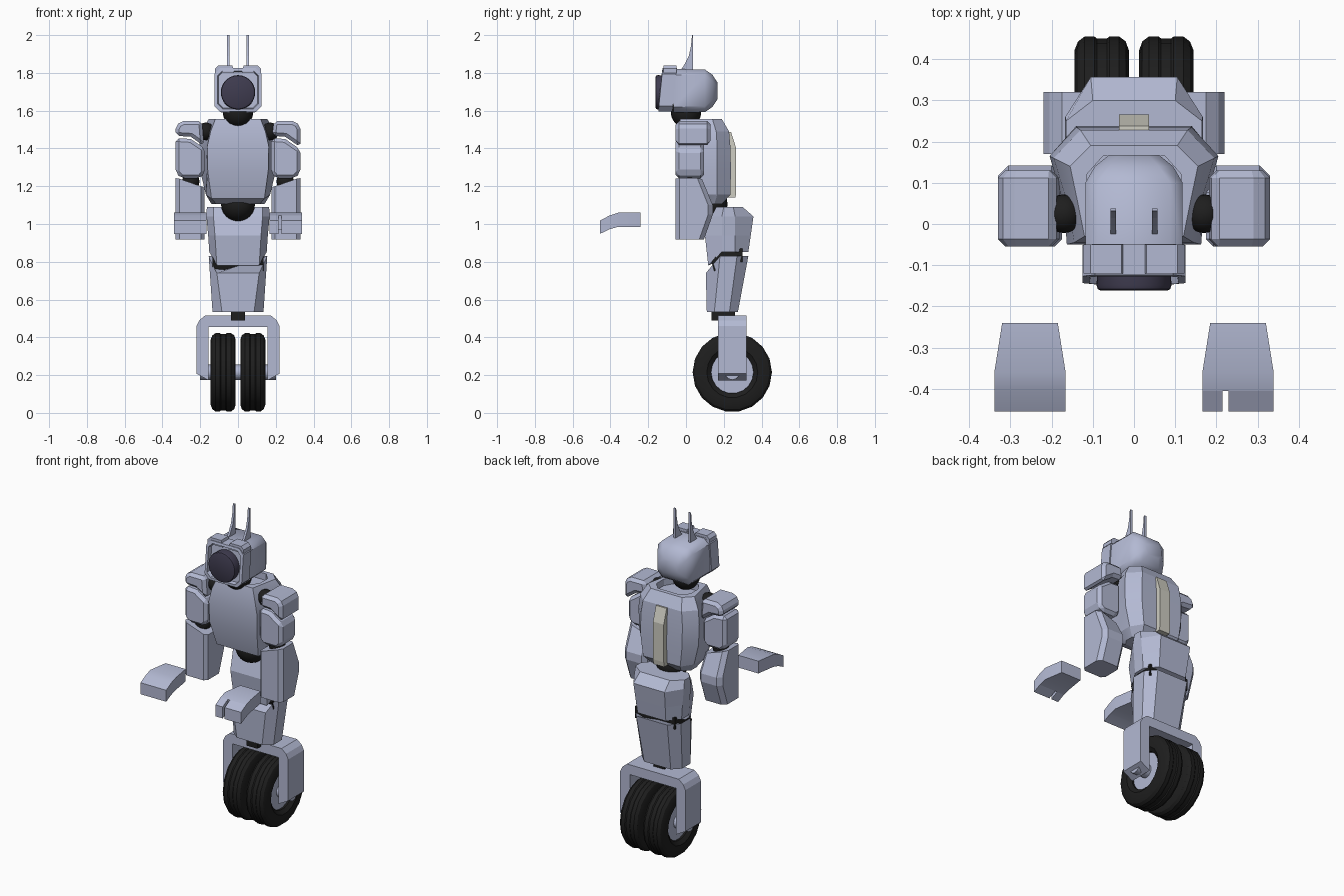
import bpy, bmesh, math
from mathutils import Vector

if "Cube" in bpy.data.objects:
    bpy.data.objects.remove(bpy.data.objects["Cube"])


def material(name, col):
    m = bpy.data.materials.new(name)
    m.diffuse_color = (*col, 1)
    m.use_nodes = True
    m.node_tree.nodes["Principled BSDF"].inputs["Base Color"].default_value = m.diffuse_color
    return m


SHELL = material("blue grey shell", (0.45, 0.485, 0.65))
BLACK = material("black rubber", (0.013, 0.013, 0.013))
LENS = material("dark violet lens", (0.05, 0.045, 0.08))
CREAM = material("cream panel", (0.62, 0.61, 0.54))


def finish(name, bm, mat, bevel=0, angle=None):
    bmesh.ops.recalc_face_normals(bm, faces=bm.faces)
    me = bpy.data.meshes.new(name)
    bm.to_mesh(me)
    bm.free()
    ob = bpy.data.objects.new(name, me)
    bpy.context.collection.objects.link(ob)
    me.materials.append(mat)
    if bevel:
        b = ob.modifiers.new("chamfer", 'BEVEL')
        b.width, b.segments, b.limit_method = bevel, 1, 'ANGLE'
        b.angle_limit = math.radians(40)
    if angle:
        bpy.ops.object.select_all(action='DESELECT')
        ob.select_set(True)
        bpy.context.view_layer.objects.active = ob
        bpy.ops.object.shade_smooth_by_angle(angle=math.radians(angle))
    return ob


def loft(name, rings, mat, bevel=0, angle=None, closed=False):
    """Skin a list of equal-length rings; cap the ends or close the loop."""
    bm = bmesh.new()
    vs = [[bm.verts.new(p) for p in r] for r in rings]
    n = len(vs[0])
    pairs = list(zip(vs, vs[1:]))
    if closed:
        pairs.append((vs[-1], vs[0]))
    for a, b in pairs:
        for i in range(n):
            j = (i + 1) % n
            bm.faces.new((a[i], a[j], b[j], b[i]))
    if not closed:
        bm.faces.new(vs[0])
        bm.faces.new(vs[-1])
    return finish(name, bm, mat, bevel, angle)


def prism(name, pts, axis, a, b, mat, bevel=0, angle=None):
    """Extrude a profile: axis 'x' takes (y, z) points, 'y' takes (x, z)."""
    def put(p, t):
        return (t, p[0], p[1]) if axis == 'x' else (p[0], t, p[1])
    return loft(name, [[put(p, a) for p in pts], [put(p, b) for p in pts]], mat, bevel, angle)


def lathe_x(name, prof, y, z, n, mat, closed=False, angle=None):
    """Spin (x, radius) points round an axis along x."""
    rings = [[(x, y + r * math.cos(2 * math.pi * i / n), z + r * math.sin(2 * math.pi * i / n))
              for i in range(n)] for x, r in prof]
    return loft(name, rings, mat, 0, angle, closed)


def ball(name, c, r, mat=None):
    bm = bmesh.new()
    bmesh.ops.create_uvsphere(bm, u_segments=20, v_segments=12, radius=r)
    bmesh.ops.translate(bm, verts=bm.verts, vec=Vector(c))
    return finish(name, bm, mat or BLACK, 0, 50)


def body_ring(z, fw, sw, bw, yf, y1, y2, yb, front_z=None, narrow=0):
    """Eight-sided horizontal section with chamfered corners."""
    zf = z if front_z is None else front_z
    right = [(fw, yf, zf), (sw - narrow, y1, z), (sw, y2, z), (bw, yb, z)]
    return right + [(-x, y, h) for x, y, h in reversed(right)]


# Wheels, hubs and axle
WY, WZ = 0.245, 0.215
for s, side in ((1, "right"), (-1, "left")):
    tyre = [(.03, .112), (.012, .135), (.012, .175), (.02, .198), (.036, .21), (.06, .21),
            (.066, .205), (.09, .205), (.096, .21), (.12, .21), (.136, .198), (.145, .175),
            (.145, .135), (.127, .112)]
    lathe_x(side + "_tyre", [(s * x, r) for x, r in tyre], WY, WZ, 18, BLACK, True, 25)
    lathe_x(side + "_hub", [(s * .035, .113), (s * .115, .113)], WY, WZ, 18, SHELL, angle=30)
lathe_x("axle", [(-.2, .04), (.2, .04)], WY, WZ, 12, SHELL, angle=35)

# Fork straddling the wheels
half = [(.155, .455), (.155, .172), (.22, .208), (.22, .46), (.205, .49), (.175, .515)]
prism("wheel_fork", half + [(-x, z) for x, z in reversed(half)], 'y', .17, .32, SHELL)

# Leg
prism("ankle_joint", [(.135, .49), (.26, .49), (.26, .545), (.135, .545)], 'x', -.036, .036, BLACK)
loft("shin", [body_ring(.535, .085, .135, .09, .11, .15, .23, .275),
              body_ring(.83, .112, .155, .105, .105, .18, .27, .33, .74)], SHELL)
prism("knee_joint", [(.15, .75), (.2, .80), (.3, .80), (.3, .87), (.19, .87), (.135, .80)],
      'x', -.135, .135, BLACK)
loft("thigh", [body_ring(.852, .112, .152, .095, .118, .19, .26, .33, .78),
               body_ring(.94, .122, .158, .1, .1, .19, .26, .343),
               body_ring(1.04, .13, .167, .105, .135, .19, .26, .357),
               body_ring(1.09, .13, .165, .1, .16, .2, .25, .30)], SHELL)
ball("waist_joint", (0, .13, 1.105), .09)

# Torso with a sunken collar
collar = body_ring(1.555, .085, .115, .075, .0, .05, .12, .165)
loft("torso", [body_ring(1.105, .115, .14, .1, .065, .1, .15, .19),
               body_ring(1.155, .14, .17, .125, -.005, .06, .165, .235, 1.135),
               body_ring(1.28, .16, .2, .14, -.045, .045, .165, .238, narrow=.03),
               body_ring(1.41, .163, .205, .14, -.05, .045, .165, .235, narrow=.035),
               body_ring(1.49, .145, .195, .13, -.045, .045, .16, .228, narrow=.035),
               body_ring(1.555, .12, .155, .105, -.03, .045, .14, .19, narrow=.02),
               collar, [(x, y, z - .04) for x, y, z in collar]], SHELL, angle=22)
prism("back_panel", [(.18, 1.14), (.262, 1.14), (.266, 1.17), (.266, 1.40), (.238, 1.488), (.19, 1.488)],
      'x', -.036, .036, CREAM)
ball("neck_joint", (0, 0, 1.59), .08)


# Head
def head_ring(y, hw, hh, cut, zc=1.705, lean=0):
    pts = [(hw, -hh + cut), (hw, hh - cut), (hw - cut, hh), (cut - hw, hh),
           (-hw, hh - cut), (-hw, cut - hh), (cut - hw, -hh), (hw - cut, -hh)]
    return [(x, y + lean * z, zc + z) for x, z in pts]


loft("skull", [head_ring(-.065, .118, .115, .03), head_ring(.1, .118, .113, .03),
               head_ring(.14, .095, .085, .035), head_ring(.168, .06, .042, .025)], SHELL, angle=45)
loft("visor", [head_ring(-.06, .125, .115, .03, 1.71, .1), head_ring(-.135, .125, .115, .03, 1.71, .1),
               head_ring(-.137, .108, .1, .025, 1.71, .1), head_ring(-.112, .104, .096, .025, 1.71, .1)], SHELL)
eye = [(-.1, .088), (-.148, .091), (-.158, .088), (-.162, .08)]
loft("eye_lens", [[(r * math.cos(i * math.pi / 14), y, 1.697 + r * math.sin(i * math.pi / 14))
                   for i in range(28)] for y, r in eye], LENS, angle=30)

for s, side in ((1, "right"), (-1, "left")):
    # Brow plates and antennae
    prism(side + "_brow", [(s * .02, 1.80), (s * .122, 1.80), (s * .122, 1.822), (s * .105, 1.84), (s * .03, 1.84)],
          'y', -.12, -.05, SHELL)
    prism(side + "_antenna", [(-.03, 1.81), (-.005, 1.85), (.015, 1.89), (.026, 1.94), (.032, 2.0),
                              (.038, 2.0), (.038, 1.81)], 'x', s * .044, s * .057, SHELL)

    # Shoulder and upper arm, divided by a slanting gap
    ball(side + "_shoulder_joint", (s * .17, .025, 1.49), .047)
    ball(side + "_elbow_joint", (s * .25, .02, 1.225), .046)
    zi, zm, zo = (1.455, 1.45, 1.395) if s > 0 else (1.40, 1.45, 1.455)
    pad = [(.18, zi + .012), (.25, zm + .012), (.33, zo + .012), (.33, 1.505), (.318, 1.53), (.29, 1.545), (.19, 1.545)]
    prism(side + "_shoulder_pad", [(s * x, z) for x, z in pad], 'y', -.055, .13, SHELL, .018)
    arm = [(.175, zi), (.25, zm), (.33, zo), (.33, 1.27), (.30, 1.242), (.2, 1.242), (.175, 1.27)]
    prism(side + "_upper_arm", [(s * x, z) for x, z in arm], 'y', -.055, .095, SHELL, .018)

    # Forearm: wide at the elbow point, tapering to the wrist
    def fore(y, z_out, inset):
        return [(s * (.177 + inset), y, z_out - .05), (s * (.215), y, z_out - .05),
                (s * (.33 - inset), y, z_out)]
    sect = [(1.243, -.055, .085), (1.10, -.055, .142), (1.05, -.055, .142), (.918, -.055, .095)]
    rings = []
    for k, (z, yf, yb) in enumerate(sect):
        xs = [(.195, yf), (.31, yf), (.33, yf + .02), (.33, yb - .025), (.305, yb), (.2, yb),
              (.177, yb - .025), (.177, yf + .02)]
        rings.append([(s * x, y, z - (max(0, .32 - x) * .35 if k == 0 else 0)) for x, y in xs])
    loft(side + "_forearm", rings, SHELL)

    # Floating curved hand guard, the right one with a slit in its front edge
    top = [(-.24, 1.06), (-.36, 1.06), (-.405, 1.045), (-.455, 1.018)]
    low = [(-.24, .985), (-.36, .985), (-.405, .972), (-.455, .948)]
    wide = [(.185, .32), (.166, .339), (.166, .339), (.166, .339)]

    def guard(name, idx, lo, hi):
        rs = []
        for i in idx:
            a, b = wide[i]
            a, b = (a if lo is None else lo), (b if hi is None else hi)
            rs.append([(s * a, top[i][0], top[i][1]), (s * b, top[i][0], top[i][1]),
                       (s * b, low[i][0], low[i][1]), (s * a, low[i][0], low[i][1])])
        loft(name, rs, SHELL, angle=25)
    if s < 0:
        guard("left_hand", range(4), None, None)
    else:
        guard("right_hand", range(3), None, None)
        guard("right_thumb", (2, 3), None, .215)
        guard("right_fingers", (2, 3), .229, None)
